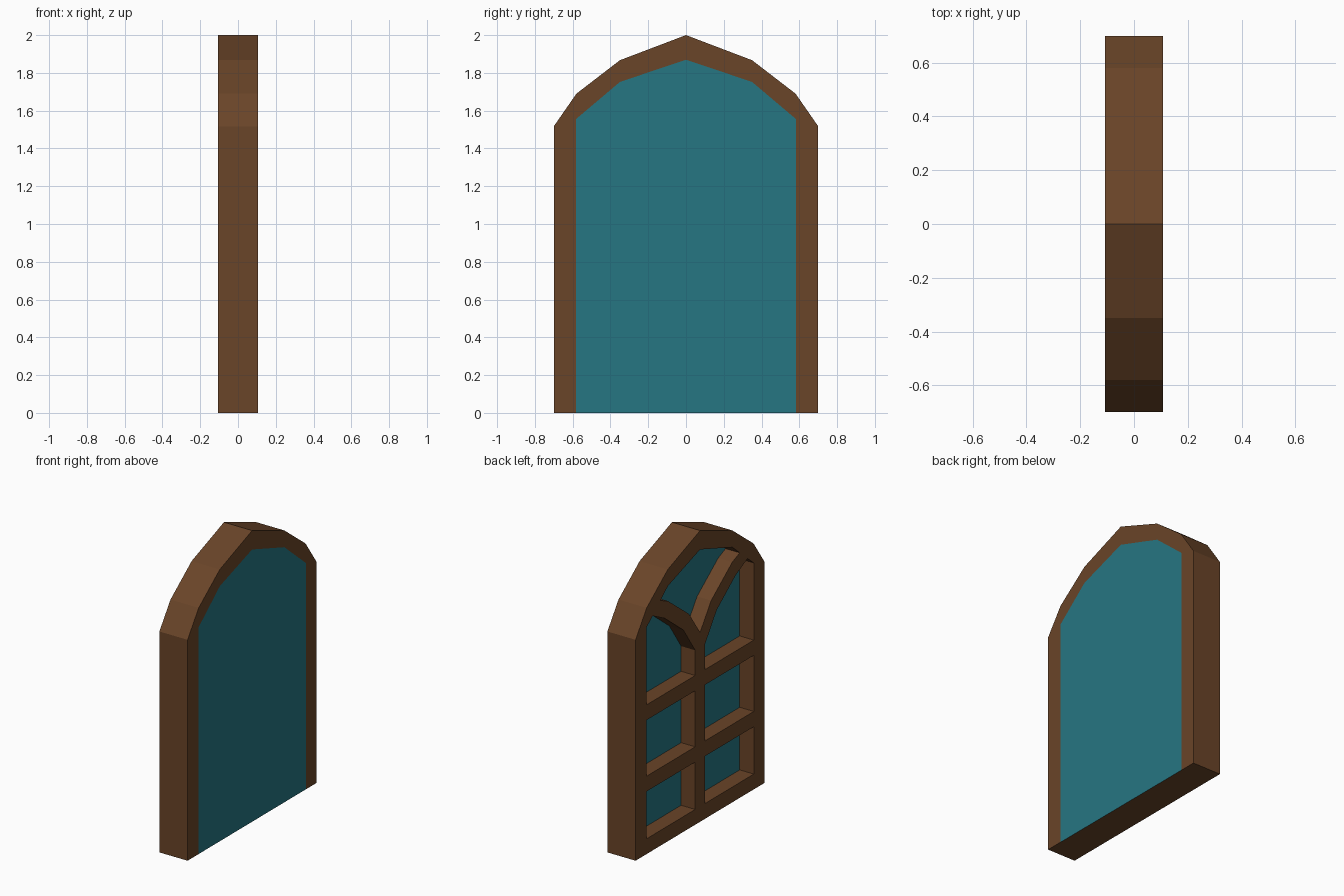
import bpy, bmesh

if "Cube" in bpy.data.objects:
    bpy.data.objects.remove(bpy.data.objects["Cube"])

T = 0.107            # half thickness along x
J, M = 0.583, 0.053  # jamb inner edge, half mullion width


def material(name, rgb):
    m = bpy.data.materials.new(name)
    m.diffuse_color = (*rgb, 1.0)
    m.use_nodes = True
    m.node_tree.nodes["Principled BSDF"].inputs["Base Color"].default_value = m.diffuse_color
    return m


wood = material("brown wood", (0.142, 0.058, 0.021))
glass = material("teal glass", (0.0195, 0.180, 0.225))


def mirror(half):
    """Close a right-hand profile (ending on y=0) with its mirror image."""
    return half + [(-y, z) for y, z in reversed(half) if y > 0]


def make_object(name, bm):
    bmesh.ops.recalc_face_normals(bm, faces=bm.faces)
    me = bpy.data.meshes.new(name)
    bm.to_mesh(me)
    bm.free()
    me.materials.append(wood)
    me.materials.append(glass)
    ob = bpy.data.objects.new(name, me)
    bpy.context.collection.objects.link(ob)
    return ob


# Solid arched body; its +x face is split into a wooden border and flush glass
outer = mirror([(J, 0), (0.7, 0), (0.7, 1.517), (0.58, 1.69), (0.35, 1.867), (0, 2.0)])
pane = mirror([(J, 0), (J, 1.555), (0.35, 1.752), (0, 1.87)])
bm = bmesh.new()
back = [bm.verts.new((-T, y, z)) for y, z in outer]
front = [bm.verts.new((T, y, z)) for y, z in outer]
inner = [front[0]] + [bm.verts.new((T, y, z)) for y, z in pane[1:-1]] + [front[-1]]
bm.faces.new(back)
n = len(outer)
for i in range(n):
    j = (i + 1) % n
    bm.faces.new((back[i], back[j], front[j], front[i]))
bm.faces.new(front + inner[-2:0:-1])
bm.faces.new(inner).material_index = 1
window = make_object("arched_window", bm)

# Openings between the bars, sunk from the -x side to the middle
lancet = [(M, 1.025), (J, 1.025), (J, 1.555), (0.515, 1.611),
          (0.385, 1.545), (0.18, 1.385), (M, 1.198)]
openings = [mirror([(0, 1.30), (0.12, 1.473), (0.35, 1.65), (0.43, 1.683),
                    (0.35, 1.752), (0, 1.87)][::1])]
# the top opening starts and ends on the centre line
half = [(M, 0.105), (J, 0.105), (J, 0.43), (M, 0.43)]
half2 = [(M, 0.535), (J, 0.535), (J, 0.92), (M, 0.92)]
for shape in (half, half2, lancet):
    openings += [shape, [(-y, z) for y, z in shape]]

bm = bmesh.new()
for shape in openings:
    a = [bm.verts.new((-T - 0.1, y, z)) for y, z in shape]
    b = [bm.verts.new((0, y, z)) for y, z in shape]
    bm.faces.new(a)
    bm.faces.new(b)
    for i in range(len(a)):
        j = (i + 1) % len(a)
        bm.faces.new((a[i], a[j], b[j], b[i]))
cutter = make_object("opening_cutter", bm)

mod = window.modifiers.new("openings", 'BOOLEAN')
mod.operation = 'DIFFERENCE'
mod.solver = 'EXACT'
mod.object = cutter
bpy.context.view_layer.update()
deps = bpy.context.evaluated_depsgraph_get()
mesh = bpy.data.meshes.new_from_object(window.evaluated_get(deps))
window.modifiers.clear()
window.data = mesh
bpy.data.objects.remove(cutter)

# Glass on the recessed floors and the +x pane, wood everywhere else
for p in mesh.polygons:
    xs = [mesh.vertices[v].co.x for v in p.vertices]
    if max(abs(x) for x in xs) < 0.001:
        p.material_index = 1
    elif min(xs) < T - 0.001:
        p.material_index = 0
    p.use_smooth = False
